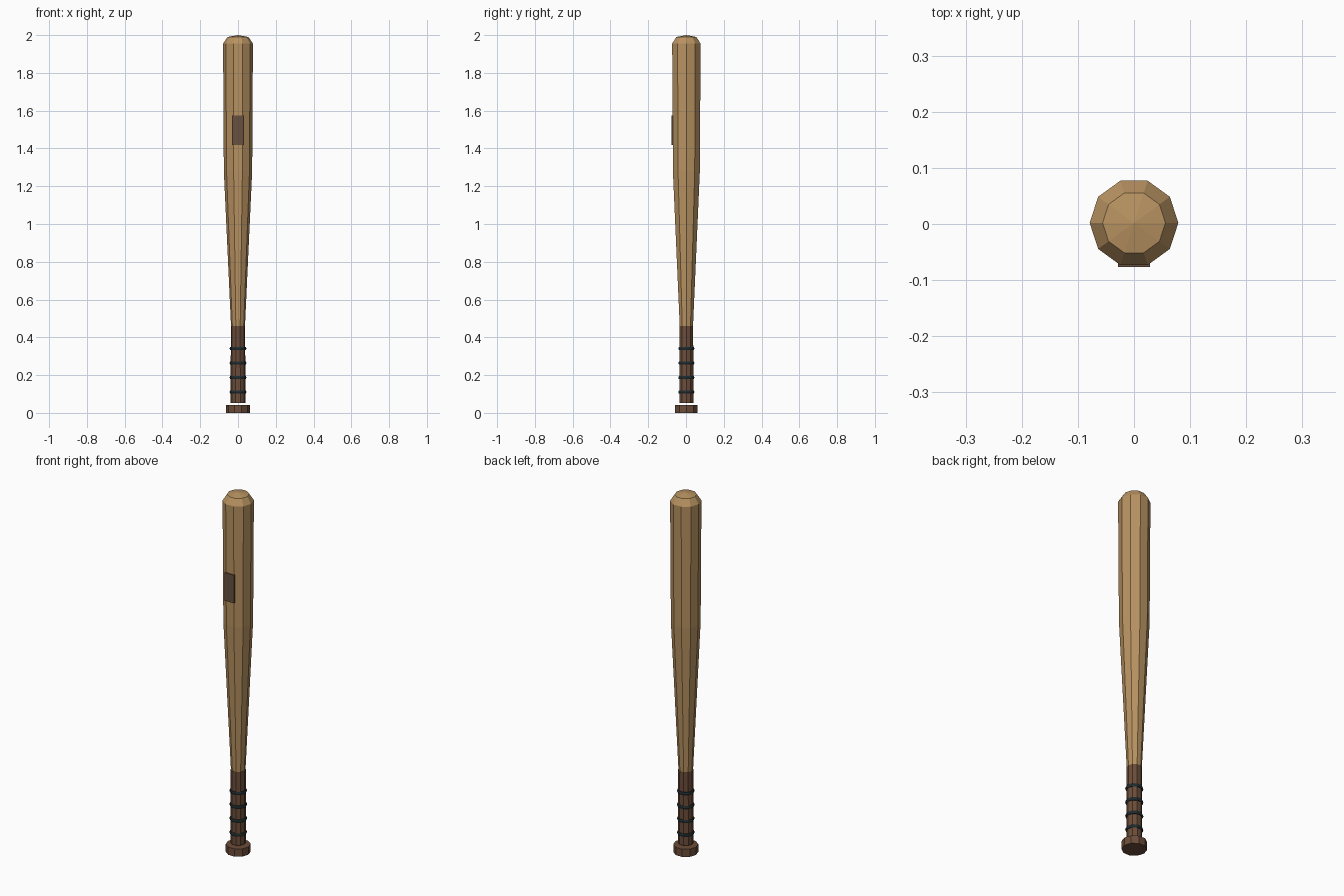
import bpy
import bmesh
from math import cos, sin, tau

cube = bpy.data.objects.get("Cube")
if cube:
    bpy.data.objects.remove(cube, do_unlink=True)

SIDES = 10
AXIS_Y = 0.002


def material(name, rgb):
    mat = bpy.data.materials.new(name)
    mat.use_nodes = True
    color = (*rgb, 1)
    mat.diffuse_color = color
    mat.node_tree.nodes["Principled BSDF"].inputs["Base Color"].default_value = color
    return mat


wood = material("light wood", (0.48, 0.29, 0.12))
leather = material("brown leather", (0.15, 0.075, 0.042))
label = material("label brown", (0.14, 0.08, 0.05))
cord = material("dark cord", (0.014, 0.024, 0.028))


def finish(bm, name, mat):
    bmesh.ops.recalc_face_normals(bm, faces=bm.faces)
    mesh = bpy.data.meshes.new(name)
    bm.to_mesh(mesh)
    bm.free()
    mesh.materials.append(mat)
    obj = bpy.data.objects.new(name, mesh)
    bpy.context.collection.objects.link(obj)
    return obj


def lathe(name, profile, mat, closed=False):
    """Turn a (radius, height) profile; open profiles are capped at both ends."""
    bm = bmesh.new()
    rings = []
    for r, z in profile:
        count = SIDES if r > 0 else 1
        rings.append([bm.verts.new((r * cos(tau * i / SIDES),
                                    AXIS_Y + r * sin(tau * i / SIDES), z))
                      for i in range(count)])
    pairs = list(zip(rings, rings[1:]))
    if closed:
        pairs.append((rings[-1], rings[0]))
    for low, high in pairs:
        for i in range(SIDES):
            j = (i + 1) % SIDES
            if len(high) == 1:
                bm.faces.new((low[i], low[j], high[0]))
            else:
                bm.faces.new((low[i], low[j], high[j], high[i]))
    if not closed:
        for ring in (rings[0], rings[-1]):
            if len(ring) > 1:
                bm.faces.new(ring)
    return finish(bm, name, mat)


# Knob and grip, with the narrow gap between them
lathe("knob", [(0.063, 0), (0.063, 0.043)], leather)
lathe("grip", [(0.039, 0.052), (0.038, 0.46)], leather)

# Tapered barrel with a chamfered, slightly domed end
lathe("barrel", [(0.037, 0.46), (0.075, 1.28), (0.079, 1.955),
                 (0.056, 1.99), (0, 2.0)], wood)

# Cord wraps around the grip
for n in range(4):
    z = 0.11 + 0.077 * n
    section = [(0.039 + 0.0055 * cos(tau * k / 6), z + 0.01 * sin(tau * k / 6))
               for k in range(6)]
    lathe(f"grip_wrap_{n + 1}", section, cord, closed=True)

# Label plate on the front of the barrel
bm = bmesh.new()
bmesh.ops.create_cube(bm, size=1)
bmesh.ops.scale(bm, vec=(0.057, 0.009, 0.156), verts=bm.verts)
bmesh.ops.translate(bm, vec=(0, -0.0725, 1.497), verts=bm.verts)
finish(bm, "front_label", label)
